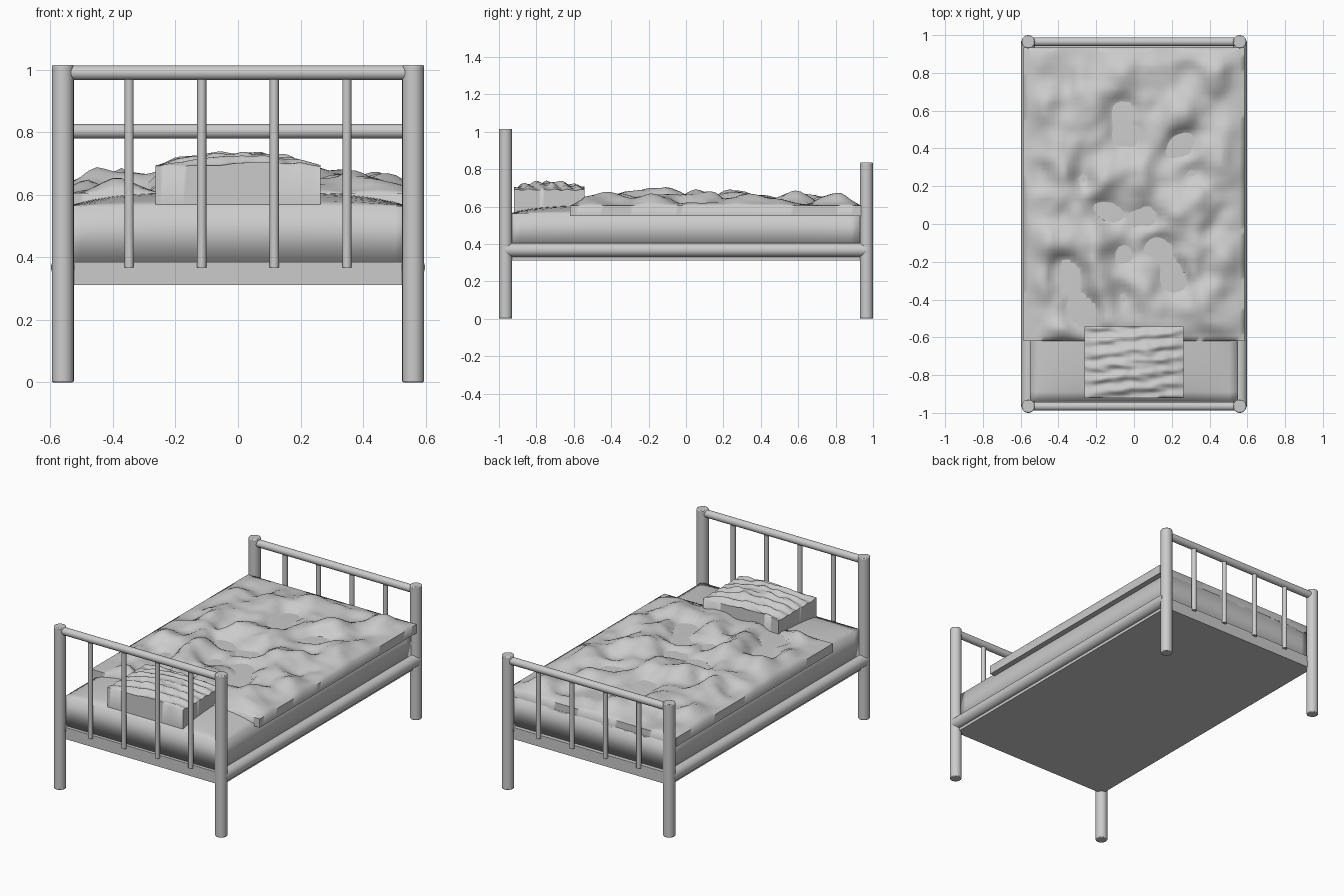
import bpy, bmesh
from math import sin, pi, exp
from mathutils import Vector, noise

if "Cube" in bpy.data.objects:
    bpy.data.objects.remove(bpy.data.objects["Cube"])


def finish(name, bm, angle=0.7):
    bmesh.ops.recalc_face_normals(bm, faces=bm.faces)
    me = bpy.data.meshes.new(name)
    bm.to_mesh(me)
    bm.free()
    ob = bpy.data.objects.new(name, me)
    bpy.context.collection.objects.link(ob)
    bpy.ops.object.select_all(action='DESELECT')
    ob.select_set(True)
    bpy.context.view_layer.objects.active = ob
    bpy.ops.object.shade_smooth_by_angle(angle=angle)
    return ob


def tube(name, a, b, r, bevel=0.0):
    a, b = Vector(a), Vector(b)
    d = b - a
    bm = bmesh.new()
    bmesh.ops.create_cone(bm, cap_ends=True, segments=24, radius1=r, radius2=r, depth=d.length)
    ob = finish(name, bm)
    ob.location = (a + b) / 2
    ob.rotation_euler = d.to_track_quat('Z', 'Y').to_euler()
    if bevel:
        m = ob.modifiers.new("soft_rim", 'BEVEL')
        m.width, m.segments, m.limit_method = bevel, 2, 'ANGLE'
    return ob


def cushion(name, hx, y0, y1, z0, top, nx, ny, angle=0.7):
    """Closed slab whose top is a height function of x, y and edge coordinates."""
    bm = bmesh.new()
    bmesh.ops.create_grid(bm, x_segments=nx, y_segments=ny, size=1)
    for v in bm.verts:
        u, w = v.co.x, v.co.y
        x, y = u * hx, (y0 + y1) / 2 + w * (y1 - y0) / 2
        v.co = (x, y, top(x, y, u, w))
    rim = [e for e in bm.edges if e.is_boundary]
    ext = bmesh.ops.extrude_edge_only(bm, edges=rim)["geom"]
    for g in ext:
        if isinstance(g, bmesh.types.BMVert):
            g.co.z = z0
    bmesh.ops.holes_fill(bm, edges=[g for g in ext if isinstance(g, bmesh.types.BMEdge)], sides=0)
    return finish(name, bm, angle)


PX, PY = 0.56, 0.965

# Headboard and footboard: posts, top rail, spindles
for end, y, h, rail in (("head", -PY, 1.015, 0.99), ("foot", PY, 0.835, 0.803)):
    for side, s in (("left", -1), ("right", 1)):
        tube(f"{end}_post_{side}", (s * PX, y, 0), (s * PX, y, h), 0.035, 0.005)
    tube(f"{end}_top_rail", (-0.535, y, rail), (0.535, y, rail), 0.023)
    for i, x in enumerate((-0.348, -0.116, 0.116, 0.348)):
        tube(f"{end}_spindle_{i + 1}", (x, y, 0.368), (x, y, rail - 0.022), 0.0145)

# Base panel and side rails
cushion("base_panel", PX, -0.96, 0.96, 0.312, lambda x, y, u, w: 0.385, 2, 2)
for side, s in (("left", -1), ("right", 1)):
    tube(f"side_rail_{side}", (s * PX, -PY, 0.368), (s * PX, PY, 0.368), 0.038)


# Mattress with a gently crowned top
def mattress_top(x, y, u, w):
    return 0.563 + 0.05 * max(0, 1 - u ** 4) * max(0, 1 - w ** 4) ** 0.7


cushion("mattress", 0.55, -0.94, 0.935, 0.383, mattress_top, 24, 36, 1.8)

# Rumpled blanket, with hollows where it sinks to the mattress
HOLLOWS = [(-.05, .6), (-.03, .45), (.24, .42), (.31, .27), (-.27, .26), (-.18, .08), (.1, .04),
           (.13, -.12), (.22, -.28), (-.37, -.25), (-.1, -.15), (.4, -.25), (-.28, -.47),
           (-.06, -.42), (-.37, .76), (-.47, .24)]


def blanket_top(x, y, u, w):
    dx, dy = 0.585 - abs(x), min(y + 0.62, 0.935 - y)
    fade = min(1, max(dx, 0) / 0.12) * min(1, max(dy, 0) / 0.09)
    n = noise.noise(Vector((x * 5.5 + 3.1, y * 5.5 + 1.7, 0.4)))
    n2 = noise.noise(Vector((x * 13, y * 13, 5.2)))
    dip = max(exp(-((x - a) ** 2 + (y - b) ** 2) / 0.006) for a, b in HOLLOWS)
    h = 0.048 + 0.075 * n + 0.018 * n2 - 0.065 * dip
    return 0.605 + fade * min(0.11, max(-0.004, h)) * (1 - 0.2 * max(0, w))


cushion("blanket", 0.585, -0.62, 0.935, 0.55, blanket_top, 44, 58, 1.3)


# Pillow with crosswise wrinkles
def pillow_top(x, y, u, w):
    crown = (1 - u * u) * (1 - 0.7 * w * w)
    n = noise.noise(Vector((x * 9, y * 24 + x * 3, 2.0)))
    n2 = noise.noise(Vector((x * 22, y * 20, 7.0)))
    wave = sin(2 * pi * (y / 0.068 - x * 1.6) + 2 * n)
    edge = 0.45 + 0.55 * min(1, 4 * (1 - abs(u)))
    return 0.69 + 0.04 * crown + edge * (0.006 * wave + 0.012 * n + 0.008 * n2)


cushion("pillow", 0.263, -0.92, -0.542, 0.56, pillow_top, 36, 44, 1.2)
